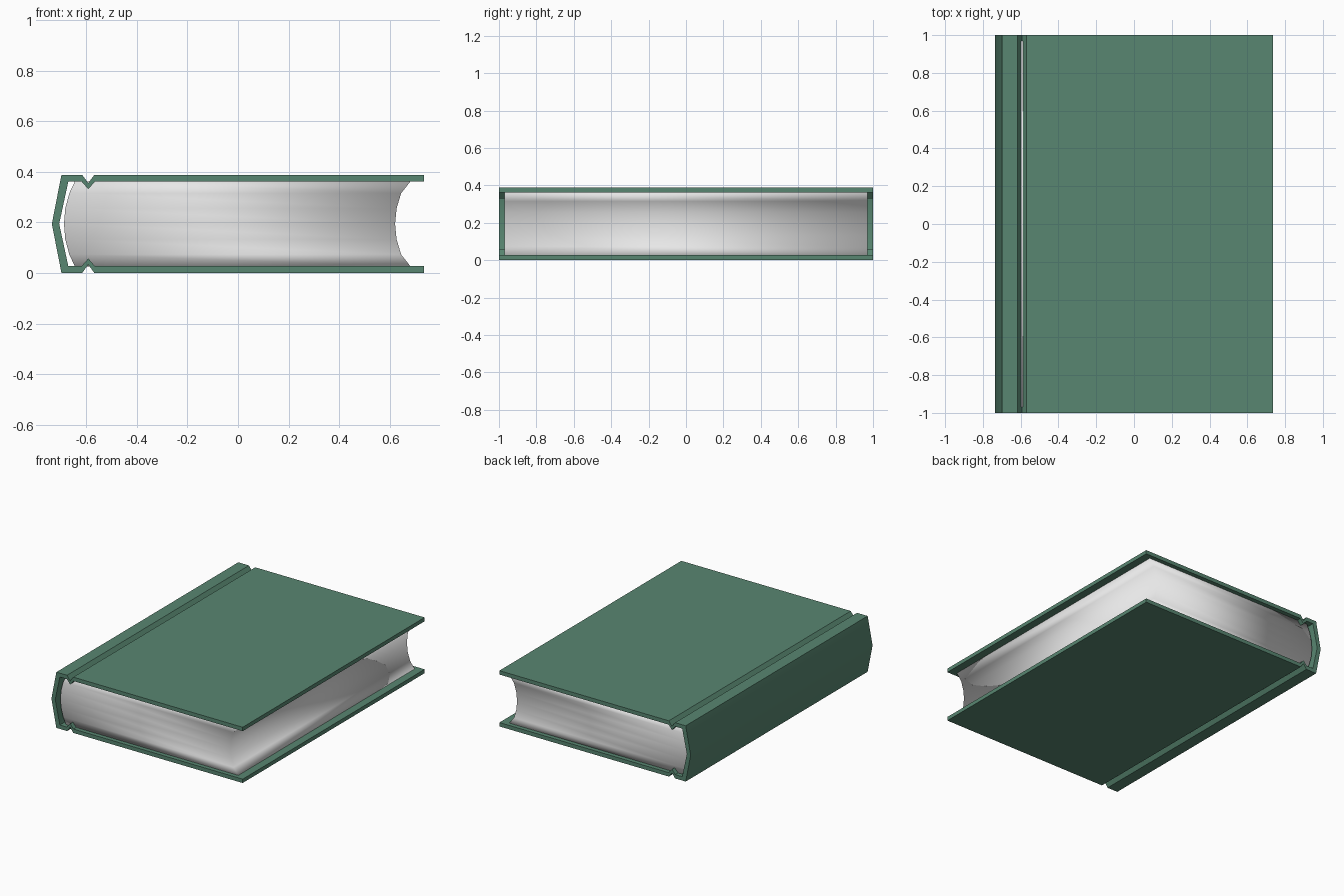
import bpy
import bmesh
import math

cube = bpy.data.objects.get("Cube")
if cube:
    bpy.data.objects.remove(cube, do_unlink=True)

MID = 0.194  # height of the symmetry plane


def material(name, rgb):
    mat = bpy.data.materials.new(name)
    mat.use_nodes = True
    color = (*rgb, 1.0)
    mat.diffuse_color = color
    bsdf = next(n for n in mat.node_tree.nodes if n.type == "BSDF_PRINCIPLED")
    bsdf.inputs["Base Color"].default_value = color
    bsdf.inputs["Roughness"].default_value = 0.6
    return mat


def mirrored(upper):
    """Extend a top-to-middle rail with its reflection below the middle."""
    return upper + [(x, 2 * MID - z) for x, z in reversed(upper[:-1])]


def prism(name, rail_a, rail_b, half_depth, mat):
    """Solid between two matching rails in the xz plane, extended along y."""
    bm = bmesh.new()
    grid = [[[bm.verts.new((x, y, z)) for x, z in rail] for rail in (rail_a, rail_b)]
            for y in (-half_depth, half_depth)]
    (fa, fb), (ba, bb) = grid
    # Four long strips: front end, back end, and the two rail walls
    for p, q in ((fa, fb), (bb, ba), (ba, fa), (fb, bb)):
        for i in range(len(p) - 1):
            bm.faces.new((p[i], p[i + 1], q[i + 1], q[i]))
    # Closing faces at both ends of the rails
    for i in (0, -1):
        bm.faces.new((fa[i], fb[i], bb[i], ba[i]))
    bmesh.ops.recalc_face_normals(bm, faces=bm.faces[:])
    mesh = bpy.data.meshes.new(name)
    bm.to_mesh(mesh)
    bm.free()
    mesh.materials.append(mat)
    obj = bpy.data.objects.new(name, mesh)
    bpy.context.collection.objects.link(obj)
    bpy.ops.object.select_all(action="DESELECT")
    obj.select_set(True)
    bpy.context.view_layer.objects.active = obj
    return obj


green = material("cover green", (0.098, 0.24, 0.165))
paper = material("page white", (0.8, 0.8, 0.8))

# Hard cover: two boards, hinge grooves and a pointed spine
outer = mirrored([(0.736, 0.388), (-0.568, 0.388), (-0.592, 0.355),
                  (-0.616, 0.388), (-0.698, 0.388), (-0.736, MID)])
inner = mirrored([(0.736, 0.361), (-0.566, 0.361), (-0.592, 0.331),
                  (-0.618, 0.361), (-0.671, 0.361), (-0.707, MID)])
prism("book_cover", outer, inner, 1.0, green)
bpy.ops.object.shade_smooth_by_angle(angle=math.radians(30))

# Page block: rounded at the spine, hollow at the fore edge
spine_edge = mirrored([(-0.645, 0.362), (-0.667, 0.315), (-0.683, 0.255), (-0.688, MID)])
fore_edge = mirrored([(0.682, 0.362), (0.645, 0.315), (0.627, 0.255), (0.621, MID)])
prism("page_block", spine_edge, fore_edge, 0.97, paper)
bpy.ops.object.shade_smooth()
